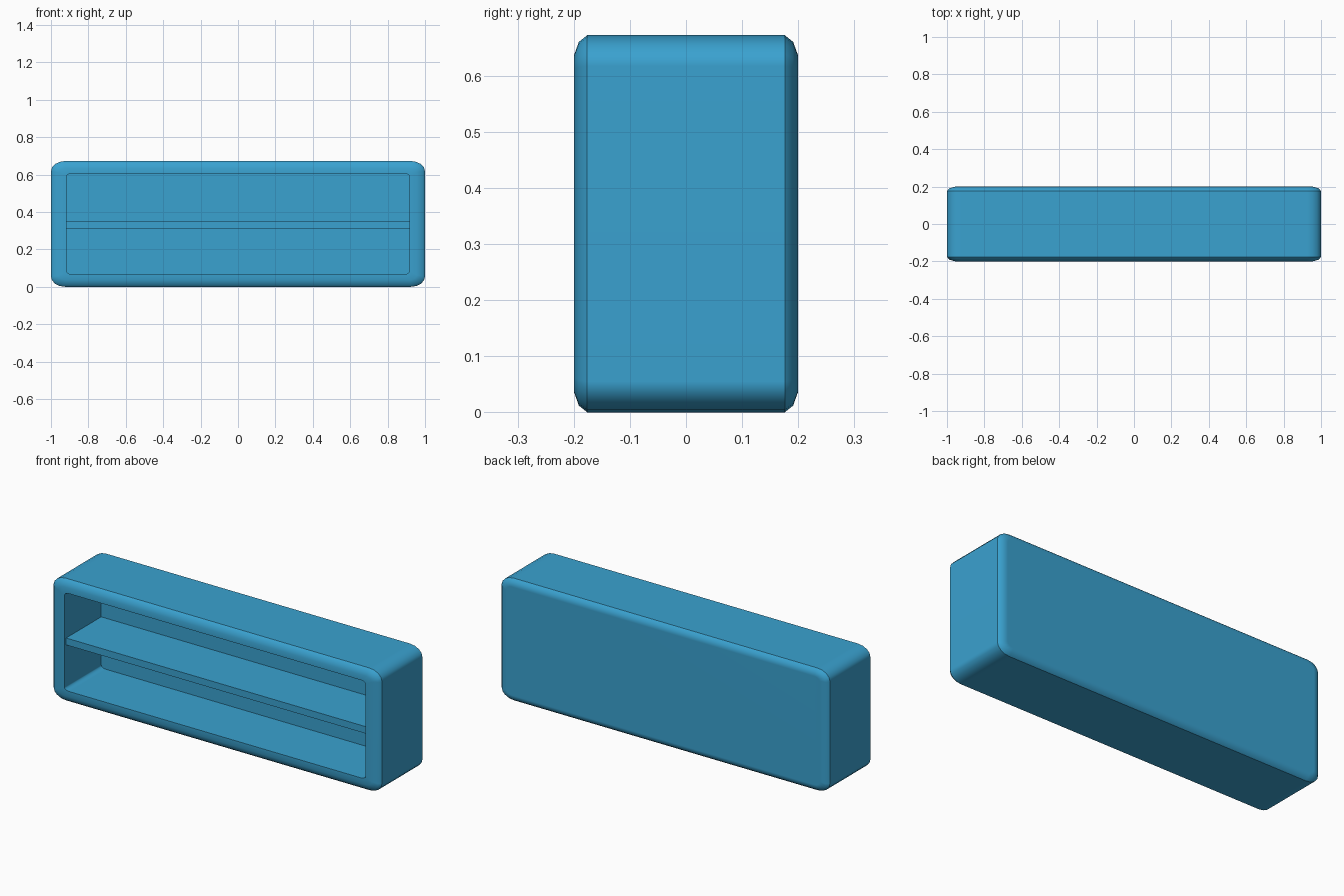
import bpy, bmesh, math

if "Cube" in bpy.data.objects:
    bpy.data.objects.remove(bpy.data.objects["Cube"])

CZ = 0.336  # mid height of the unit

blue = bpy.data.materials.new("sky blue")
blue.diffuse_color = (0.042, 0.36, 0.63, 1.0)
blue.use_nodes = True
blue.node_tree.nodes["Principled BSDF"].inputs["Base Color"].default_value = blue.diffuse_color


def ring(bm, hx, hz, rx, rz, y, seg=4):
    """Rounded rectangle loop in the xz plane."""
    verts = []
    for q, (sx, sz) in enumerate([(1, 1), (-1, 1), (-1, -1), (1, -1)]):
        for i in range(seg + 1):
            a = math.pi / 2 * (q + i / seg)
            verts.append(bm.verts.new((sx * (hx - rx) + rx * math.cos(a), y,
                                       CZ + sz * (hz - rz) + rz * math.sin(a))))
    return verts


def finish(name, bm):
    bmesh.ops.recalc_face_normals(bm, faces=bm.faces[:])
    me = bpy.data.meshes.new(name)
    bm.to_mesh(me)
    bm.free()
    me.materials.append(blue)
    ob = bpy.data.objects.new(name, me)
    bpy.context.collection.objects.link(ob)
    return ob


# Cabinet shell: back, softened edges, sides, front frame, then the inner box
bm = bmesh.new()
profile = [
    (0.955, 0.299, 0.035, 0.025, 0.200),
    (0.987, 0.324, 0.062, 0.045, 0.191),
    (1.000, 0.336, 0.075, 0.055, 0.176),
    (1.000, 0.336, 0.075, 0.055, -0.176),
    (0.987, 0.324, 0.062, 0.045, -0.191),
    (0.955, 0.299, 0.035, 0.025, -0.200),
    (0.917, 0.269, 0.028, 0.016, -0.200),
    (0.917, 0.269, 0.028, 0.016, 0.120),
]
rings = [ring(bm, *p) for p in profile]
n = len(rings[0])
for a, b in zip(rings, rings[1:]):
    for i in range(n):
        j = (i + 1) % n
        bm.faces.new((a[i], a[j], b[j], b[i]))
bm.faces.new(rings[0])
bm.faces.new(rings[-1])
shell = finish("cabinet_shell", bm)

bpy.context.view_layer.objects.active = shell
shell.select_set(True)
bpy.ops.object.shade_smooth_by_angle(angle=math.radians(35))
wn = shell.modifiers.new("flat_panels", 'WEIGHTED_NORMAL')
wn.keep_sharp = True

# Middle shelf
bm = bmesh.new()
bmesh.ops.create_cube(bm, size=1)
for v in bm.verts:
    v.co = (v.co.x * 1.834, -0.0325 + v.co.y * 0.305, 0.329 + v.co.z * 0.038)
finish("middle_shelf", bm)
